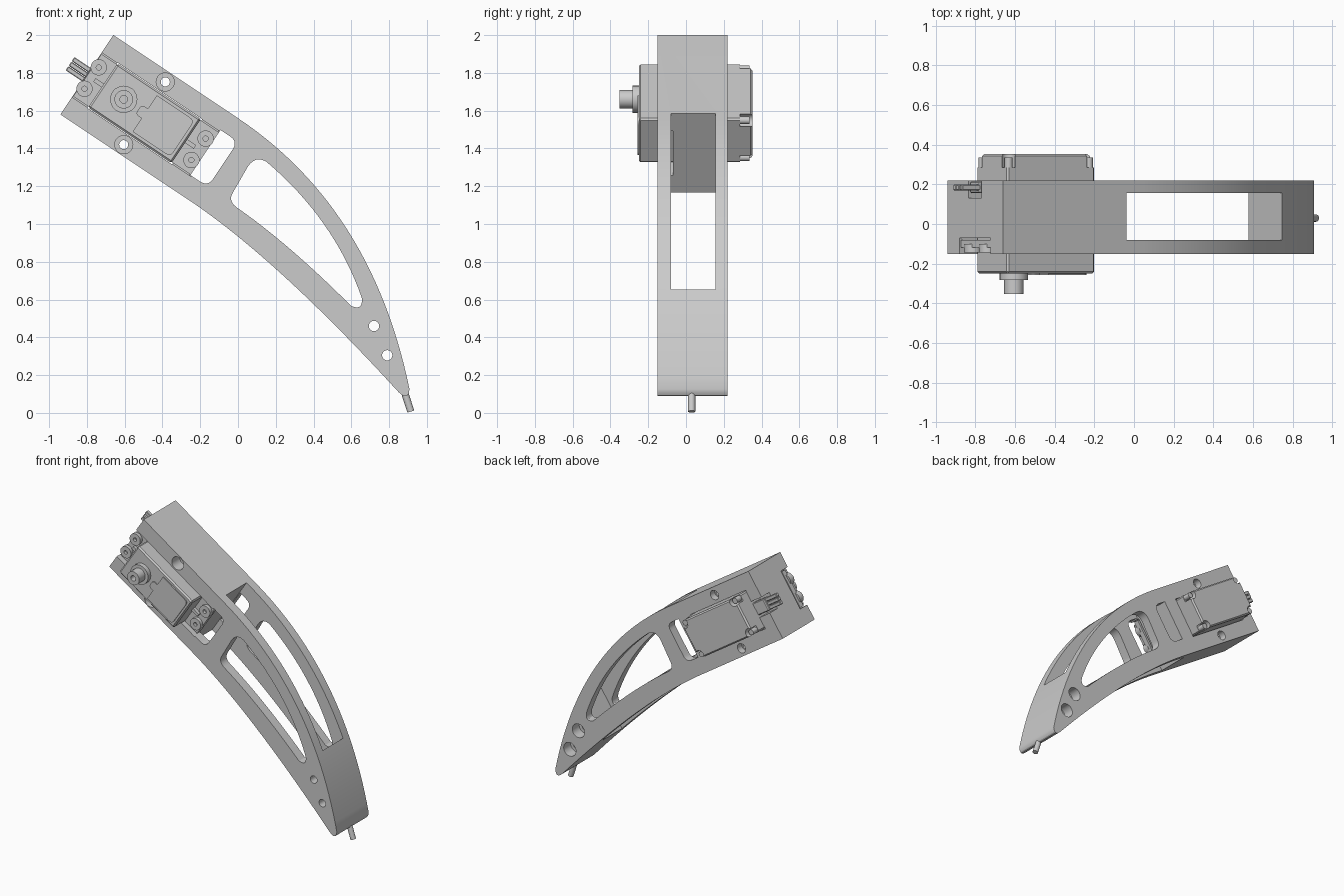
import bpy, bmesh, math
from mathutils import Vector

cube = bpy.data.objects.get("Cube")
if cube:
    bpy.data.objects.remove(cube)

TONE = (0.6, 0.6, 0.6, 1)
grey = bpy.data.materials.new("light_grey")
grey.use_nodes = True
grey.diffuse_color = TONE
grey.node_tree.nodes["Principled BSDF"].inputs["Base Color"].default_value = TONE

TILT = math.atan2(2, 3)
CU, SU = math.cos(TILT), math.sin(TILT)
FRONT, BACK = -0.15, 0.22      # outer faces of the leg
MID = 1.045                    # centre line across the leg


def uv(u, v):
    """Leg frame (along, across) to x, z."""
    return Vector((u * CU + v * SU, -u * SU + v * CU))


def arc(p0, p1, p2, n=16):
    a, b, c = Vector(p0), Vector(p1), Vector(p2)
    ts = [i / n for i in range(n + 1)]
    return [a * (1 - t) ** 2 + b * 2 * t * (1 - t) + c * t * t for t in ts]


def rounded(points, radii, n=6):
    """Round chosen corners of an outline."""
    out = []
    for i, p in enumerate(points):
        r = radii.get(i, 0)
        if not r:
            out.append(p)
            continue
        a, b = points[i - 1] - p, points[(i + 1) % len(points)] - p
        out += arc(p + a.normalized() * r, p, p + b.normalized() * r, n)
    return out


def prism(name, outline, y0, y1, bevel=0):
    bm = bmesh.new()
    face = bm.faces.new([bm.verts.new((p[0], y0, p[1])) for p in outline])
    new = bmesh.ops.extrude_face_region(bm, geom=[face])["geom"]
    bmesh.ops.translate(bm, vec=(0, y1 - y0, 0),
                        verts=[g for g in new if isinstance(g, bmesh.types.BMVert)])
    bmesh.ops.recalc_face_normals(bm, faces=bm.faces)
    if bevel:
        bmesh.ops.bevel(bm, geom=bm.edges[:], offset=bevel, segments=1, affect='EDGES')
    mesh = bpy.data.meshes.new(name)
    bm.to_mesh(mesh)
    bm.free()
    mesh.materials.append(grey)
    obj = bpy.data.objects.new(name, mesh)
    bpy.context.collection.objects.link(obj)
    return obj


def block(name, u0, u1, half, y0, y1, bevel=0, v=MID):
    return prism(name, [uv(u0, v - half), uv(u1, v - half),
                        uv(u1, v + half), uv(u0, v + half)], y0, y1, bevel)


def disc(name, centre, r, y0, y1, n=28):
    ring = [Vector(centre) + Vector((r * math.cos(a), r * math.sin(a)))
            for a in (2 * math.pi * i / n for i in range(n))]
    return prism(name, ring, y0, y1)


def activate(obj):
    bpy.ops.object.select_all(action='DESELECT')
    obj.select_set(True)
    bpy.context.view_layer.objects.active = obj


def cut(target, cutters):
    activate(target)
    for c in cutters:
        mod = target.modifiers.new("cut", 'BOOLEAN')
        mod.operation, mod.solver, mod.object = 'DIFFERENCE', 'EXACT', c
        bpy.ops.object.modifier_apply(modifier=mod.name)
        bpy.data.objects.remove(c)


# Curved leg frame
outer = arc((0.0, 1.56), (0.71, 1.086), (0.908, 0.125), 28)
inner = arc((0.85, 0.11), (0.21, 0.81), (-0.25, 1.12), 24)
tip = arc((0.908, 0.125), (0.9, 0.06), (0.85, 0.11), 6)[1:-1]
leg = prism("leg_frame", [uv(-1.659, 1.298)] + outer + tip + inner + [uv(-1.659, 0.793)],
            FRONT, BACK)

# Curved side window, each end a small arc
window = arc((-0.01, 1.09), (-0.055, 1.125), (-0.025, 1.17), 6)
window += arc((0.05, 1.3), (0.09, 1.365), (0.15, 1.33), 6)
window += arc((0.15, 1.33), (0.51, 1.025), (0.655, 0.61))[1:]
window += arc((0.655, 0.61), (0.665, 0.54), (0.6, 0.565), 6)[1:]
window += arc((0.6, 0.565), (0.265, 0.9), (-0.01, 1.09))[1:-1]

# Small side window, rounded at its far corners
small = rounded([uv(-0.908, 0.908), uv(-0.797, 0.908), uv(-0.797, 1.195), uv(-0.908, 1.195)],
                {1: 0.05, 2: 0.05})

cutters = [
    block("slot_cutter", -0.912, 0.257, 0.9, -0.08, 0.155),
    prism("window_cutter", window, -0.5, 0.5),
    prism("small_window_cutter", small, -0.5, 0.5),
    block("servo_pocket_cutter", -1.56, -1.02, 0.144, -0.5, 0.5),
    block("ear_recess_cutter", -1.8, -0.9, 0.142, -0.5, -0.07),
    block("cable_notch_cutter", -1.8, -1.5, 0.06, 0.13, 0.5),
]
for at in ((-0.385, 1.752), (-0.605, 1.42)):
    cutters += [disc("bolt_hole_cutter", at, 0.024, -0.5, 0.5),
                disc("bolt_head_cutter", at, 0.048, -0.5, -0.06),
                disc("bolt_back_cutter", at, 0.034, 0.17, 0.5)]
for at in ((0.72, 0.46), (0.79, 0.305)):
    cutters += [disc("tip_hole_cutter", at, 0.027, -0.5, 0.5),
                disc("tip_head_cutter", at, 0.05, 0.14, 0.5)]
cut(leg, cutters)

# Servo motor case with screw notches in its rear corners
case = block("servo_case", -1.557, -1.026, 0.14, -0.25, 0.352, 0.01)
corners = [(u, MID + s * 0.118) for u in (-1.535, -1.048) for s in (-1, 1)]
cut(case, [disc("corner_cutter", uv(*c), 0.034, 0.285, 0.5) for c in corners])
for c in corners:
    disc("servo_case_screw", uv(*c), 0.02, 0.28, 0.335, 16)

# Gear cover plate on the front of the case
cover = rounded([uv(-1.29, MID - 0.115), uv(-1.05, MID - 0.115), uv(-1.05, MID + 0.115),
                 uv(-1.29, MID + 0.115), uv(-1.29, MID + 0.03), uv(-1.33, MID + 0.03),
                 uv(-1.33, MID - 0.03), uv(-1.29, MID - 0.03)],
                {1: 0.03, 2: 0.03, 5: 0.02, 6: 0.02})
prism("gear_cover", cover, -0.258, -0.248)

# Output shaft
SHAFT = (-0.605, 1.66)
disc("shaft_boss", SHAFT, 0.072, -0.283, -0.24)
shaft = disc("output_shaft", SHAFT, 0.049, -0.352, -0.27)
cut(shaft, [disc("shaft_hole_cutter", SHAFT, 0.02, -0.5, -0.3, 16)])

# Mounting ears with their ribs and screws
for u0, u1, r0, r1, us in ((-1.655, -1.55, -1.61, -1.55, -1.628),
                           (-1.03, -0.908, -1.03, -0.97, -0.948)):
    block("mounting_ear", u0, u1, 0.135, -0.118, -0.08)
    block("ear_rib", r0, r1, 0.012, -0.14, -0.11)
    for s in (-1, 1):
        at = uv(us, MID + s * 0.068)
        screw = disc("ear_screw", at, 0.043, -0.143, -0.1)
        cut(screw, [disc("screw_socket_cutter", at, 0.014, -0.5, -0.12, 12)])

# Cable: strain relief and three wires
block("cable_relief", -1.66, -1.54, 0.045, 0.155, 0.215, 0.006)
for s in (-1, 0, 1):
    block("cable_wire", -1.765, -1.6, 0.013, 0.17, 0.198, 0.004, MID + s * 0.029)

# Pin at the tip
start, end = Vector((0.875, 0.03, 0.13)), Vector((0.915, 0.03, 0.007))
bpy.ops.mesh.primitive_cylinder_add(vertices=20, radius=0.019, depth=(end - start).length,
                                    location=(start + end) / 2)
pin = bpy.context.object
pin.name = "tip_pin"
pin.rotation_euler = (end - start).to_track_quat('Z', 'Y').to_euler()
pin.data.materials.append(grey)

# Smooth curved walls, keep hard edges
for obj in bpy.context.scene.objects:
    if obj.type == 'MESH':
        activate(obj)
        bpy.ops.object.shade_smooth_by_angle(angle=math.radians(25))
